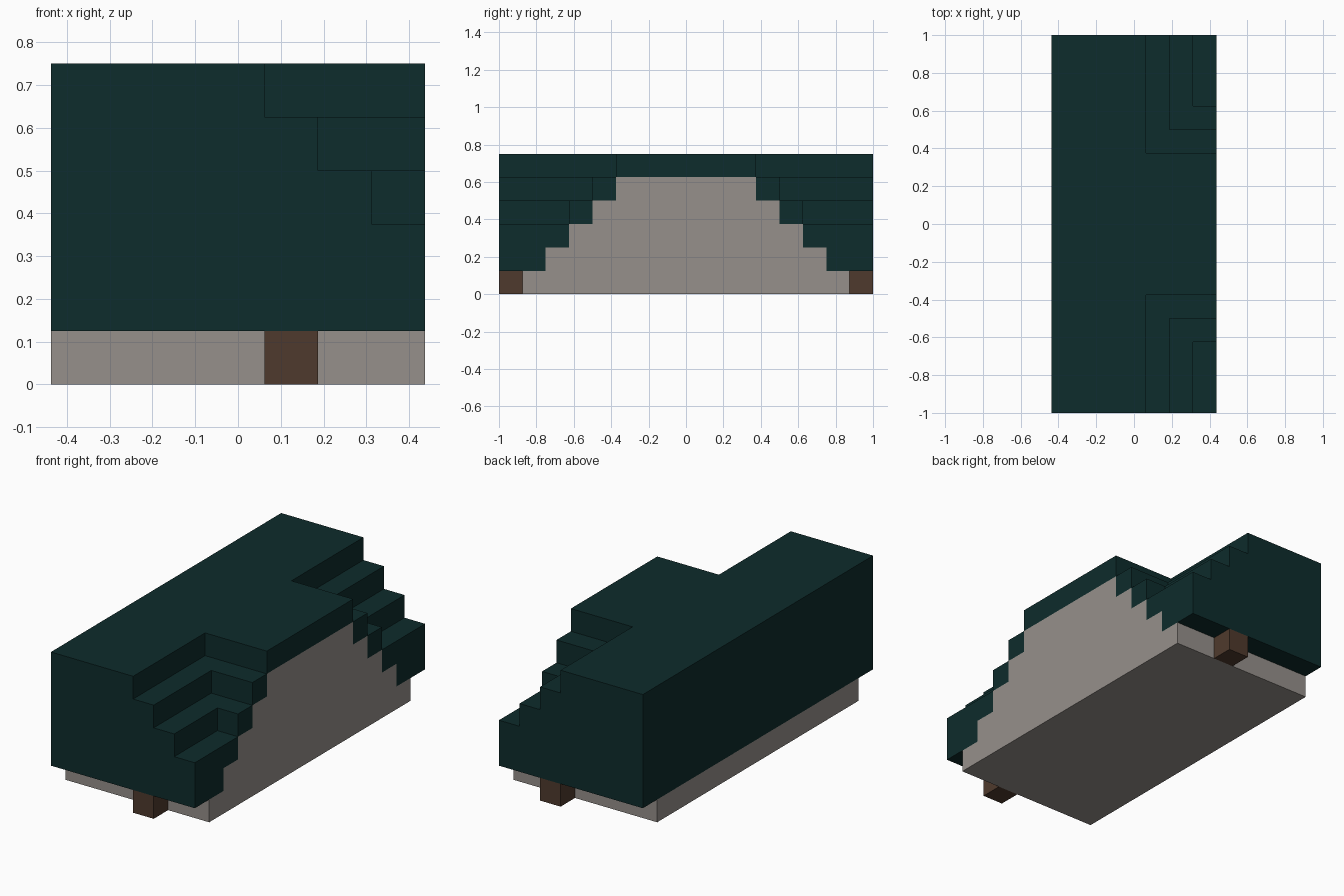
import bpy, bmesh
from mathutils import Vector

cube = bpy.data.objects.get("Cube")
if cube:
    bpy.data.objects.remove(cube, do_unlink=True)

U = 0.125          # one step
W = 3.5 * U        # half width
GABLE_X = W - U    # back of the gable wall


def material(name, rgb):
    m = bpy.data.materials.new(name)
    m.use_nodes = True
    m.diffuse_color = (*rgb, 1)
    bsdf = m.node_tree.nodes["Principled BSDF"]
    bsdf.inputs["Base Color"].default_value = (*rgb, 1)
    bsdf.inputs["Roughness"].default_value = 0.9
    return m


green = material("dark teal roofing", (0.0042, 0.0250, 0.0250))
stone = material("warm grey stone", (0.305, 0.279, 0.258))
wood = material("brown wood", (0.078, 0.042, 0.026))


def prism(bm, outline, offset):
    """Extrude a flat outline of 3D points along an offset."""
    face = bm.faces.new([bm.verts.new(p) for p in outline])
    new = bmesh.ops.extrude_face_region(bm, geom=[face], use_keep_orig=True)
    verts = [v for v in new["geom"] if isinstance(v, bmesh.types.BMVert)]
    bmesh.ops.translate(bm, verts=verts, vec=Vector(offset))


def finish(bm, name, mat):
    bmesh.ops.recalc_face_normals(bm, faces=bm.faces)
    mesh = bpy.data.meshes.new(name)
    bm.to_mesh(mesh)
    bm.free()
    mesh.materials.append(mat)
    obj = bpy.data.objects.new(name, mesh)
    bpy.context.collection.objects.link(obj)
    return obj


def box(name, lo, hi, mat):
    bm = bmesh.new()
    (x0, y0, z0), (x1, y1, z1) = lo, hi
    prism(bm, [(x0, y0, z0), (x1, y0, z0), (x1, y1, z0), (x0, y1, z0)],
          (0, 0, z1 - z0))
    return finish(bm, name, mat)


def mirrored(half):
    """Close a half outline by mirroring its first coordinate pair in y."""
    return half + [(a, -b) for a, b in reversed(half)]


# Foundation slab
box("foundation", (-W, -7 * U, 0), (W, 7 * U, U), stone)

# Stepped gable wall on the +x side
half = []
for i in range(4):
    y = (6 - i) * U
    half += [((i + 1) * U, y), ((i + 2) * U, y)]
bm = bmesh.new()
prism(bm, [(GABLE_X, y, z) for z, y in mirrored(half)], (U, 0, 0))
finish(bm, "gable_wall", stone)

# Roof layers: each is notched around the gable and stepped back at the ends
for i in range(5):
    g = (6 - i) * U                       # half length of the gable here
    if i < 4:
        half = [(GABLE_X, g), (W, g)]
    else:
        half = []
    if i < 2:
        half += [(W, 1)]
    else:
        a, lim = (7 - i) * U, W - (i - 1) * U
        half += [(W, a), (lim, a), (lim, 1)]
    half += [(-W, 1)]
    bm = bmesh.new()
    prism(bm, [(x, y, (i + 1) * U) for x, y in mirrored(half)], (0, 0, U))
    finish(bm, f"roof_layer_{i + 1}", green)

# Wooden support posts under the overhang at both ends
for name, y in (("front_post", -1), ("back_post", 1 - U)):
    box(name, (U / 2, y, 0), (1.5 * U, y + U, U), wood)
